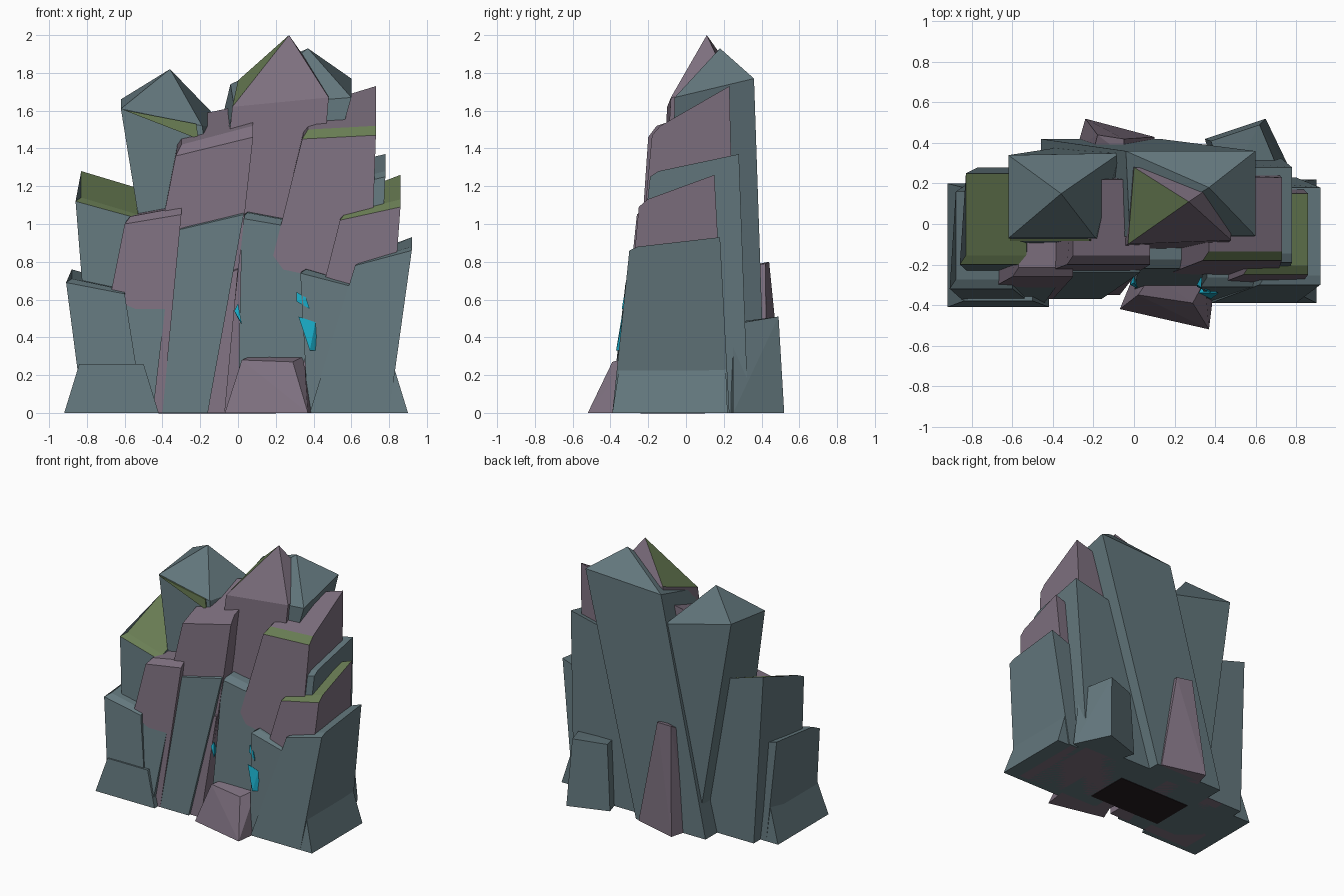
import bpy, bmesh

def material(name, rgb):
    m = bpy.data.materials.new(name)
    m.diffuse_color = (*rgb, 1)
    return m

MATS = [material("slate_teal", (0.125, 0.185, 0.205)),
        material("dusty_purple", (0.205, 0.16, 0.21)),
        material("moss_green", (0.145, 0.21, 0.09)),
        material("crystal_cyan", (0.01, 0.40, 0.56)),
        material("underside_black", (0.018, 0.012, 0.014))]
TEAL, PURPLE, MOSS, CYAN, BLACK = range(5)

def finish(name, bm):
    bmesh.ops.recalc_face_normals(bm, faces=bm.faces)
    me = bpy.data.meshes.new(name)
    bm.to_mesh(me)
    bm.free()
    for m in MATS:
        me.materials.append(m)
    bpy.context.collection.objects.link(bpy.data.objects.new(name, me))

def solid(name, verts, faces):
    """faces: list of (vertex indices, material)"""
    bm = bmesh.new()
    vs = [bm.verts.new(v) for v in verts]
    for idx, mat in faces:
        bm.faces.new([vs[i] for i in idx]).material_index = mat
    finish(name, bm)

def hull(name, mat, pts):
    bm = bmesh.new()
    for p in pts:
        bm.verts.new(p)
    bmesh.ops.convex_hull(bm, input=bm.verts)
    for f in bm.faces:
        f.material_index = mat
    bmesh.ops.dissolve_limit(bm, angle_limit=0.02, verts=bm.verts, edges=bm.edges)
    finish(name, bm)

def rect(b):
    x0, x1, y0, y1 = b
    return [(x0, y0, 0), (x1, y0, 0), (x1, y1, 0), (x0, y1, 0)]

def slab(name, mat, base, top, z, lip=0.06, lip_mat=None, top_mat=None):
    """Leaning column with slanted top. z = front left, front right, back right, back left."""
    x0, x1, y0, y1 = top
    inset = 0.03
    v = rect(base) + [
        (x0, y0, z[0] - lip), (x1, y0, z[1] - lip),
        (x0 + inset, y0 + 0.045, z[0]), (x1, y0 + 0.045, z[1]),
        (x1, y1, z[2]), (x0 + inset, y1, z[3])]
    tm = mat if top_mat is None else top_mat
    lm = tm if lip_mat is None else lip_mat
    solid(name, v, [((0, 1, 2, 3), mat), ((0, 1, 5, 4), mat), ((4, 5, 7, 6), lm),
                    ((6, 7, 8, 9), tm), ((3, 2, 8, 9), mat),
                    ((0, 4, 6, 9, 3), mat), ((1, 5, 7, 8, 2), mat)])

def peak(name, mat, base, shoulders, apex, left_mat=None):
    """Leaning column with a four-sided point. Shoulders: FL, FR, BR, BL."""
    v = rect(base) + list(shoulders) + [apex]
    faces = [((0, 1, 2, 3), mat)]
    for i in range(4):
        j = (i + 1) % 4
        faces.append(((i, j, 4 + j, 4 + i), mat))
        faces.append(((4 + i, 4 + j, 8), left_mat if i == 3 and left_mat is not None else mat))
    solid(name, v, faces)

# Tall pointed columns
peak("left_peak", TEAL, (-0.36, 0.05, -0.14, 0.38),
     [(-0.62, -0.07, 1.61), (-0.19, -0.07, 1.52), (-0.07, 0.35, 1.52), (-0.62, 0.34, 1.66)],
     (-0.36, 0.15, 1.82))
hull("left_peak_moss", MOSS, [(x, y, z) for x, z in ((-0.61, 1.605), (-0.22, 1.53), (-0.21, 1.45))
                              for y in (-0.083, -0.074)])
peak("main_peak", PURPLE, (-0.2, 0.35, -0.18, 0.3),
     [(-0.03, -0.1, 1.62), (0.48, -0.08, 1.67), (0.48, 0.25, 1.7), (0.0, 0.28, 1.76)],
     (0.27, 0.11, 2.0), MOSS)
peak("rear_peak", TEAL, (-0.46, 0.13, -0.1, 0.42),
     [(-0.02, -0.06, 1.62), (0.6, -0.06, 1.67), (0.6, 0.36, 1.77), (-0.04, 0.36, 1.74)],
     (0.37, 0.18, 1.93))

# Upper slabs
slab("upper_left_slab", PURPLE, (-0.6, -0.08, -0.3, 0.28), (-0.33, 0.08, -0.2, 0.22),
     (1.42, 1.52, 1.64, 1.56))
slab("upper_right_slab", PURPLE, (-0.02, 0.68, -0.32, 0.27), (0.34, 0.73, -0.18, 0.23),
     (1.5, 1.52, 1.73, 1.62), 0.05, MOSS)

# Right-hand steps
slab("right_teal_slab", TEAL, (0.08, 0.72, -0.33, 0.33), (0.36, 0.78, -0.19, 0.28),
     (1.18, 1.28, 1.37, 1.28), 0.03)
slab("right_purple_slab", PURPLE, (0.28, 0.78, -0.35, 0.22), (0.54, 0.86, -0.25, 0.15),
     (1.06, 1.13, 1.26, 1.15), 0.04, None, MOSS)
slab("right_low_slab", TEAL, (0.38, 0.8, -0.39, 0.23), (0.62, 0.92, -0.3, 0.18),
     (0.8, 0.88, 0.93, 0.83), 0.02)
slab("right_inner_step", TEAL, (0.37, 0.7, -0.38, 0.1), (0.33, 0.6, -0.31, 0.0),
     (0.76, 0.69, 0.72, 0.78), 0.02)

# Left-hand steps
slab("left_moss_slab", TEAL, (-0.77, -0.36, -0.28, 0.28), (-0.86, -0.53, -0.2, 0.25),
     (1.14, 1.05, 1.19, 1.28), 0.02, None, MOSS)
slab("left_purple_slab", PURPLE, (-0.8, -0.4, -0.37, 0.15), (-0.6, -0.3, -0.26, 0.1),
     (1.04, 1.09, 1.11, 1.06), 0.04)
slab("left_low_slab", TEAL, (-0.82, -0.5, -0.4, 0.2), (-0.91, -0.6, -0.32, 0.16),
     (0.71, 0.65, 0.68, 0.76), 0.02)
slab("left_inner_step", TEAL, (-0.75, -0.45, -0.4, 0.1), (-0.63, -0.37, -0.29, 0.0),
     (0.74, 0.74, 0.76, 0.76), 0.05)

# Front middle columns
slab("front_teal_slab", TEAL, (-0.4, -0.16, -0.37, 0.1), (-0.31, 0.03, -0.24, 0.05),
     (1.0, 1.08, 1.1, 1.02), 0.03)
slab("front_purple_sliver", PURPLE, (-0.25, -0.07, -0.35, 0.0), (-0.15, 0.0, -0.26, 0.0),
     (0.72, 0.78, 0.78, 0.74), 0.02)
slab("front_center_slab", TEAL, (0.0, 0.42, -0.34, 0.1), (0.02, 0.31, -0.22, 0.05),
     (1.06, 1.01, 1.03, 1.08), 0.03)

# Flared feet at both ends
for name, pts in (("right_foot", ((0.42, 0.9, -0.39, 0.22), (0.45, 0.82, -0.35, 0.21))),
                  ("left_foot", ((-0.92, -0.42, -0.41, 0.2), (-0.84, -0.5, -0.38, 0.18)))):
    hull(name, TEAL, rect(pts[0]) + [(x, y, 0.26) for x, y, _ in rect(pts[1])])

# Loose boulders
hull("front_boulder", PURPLE, [(-0.07, -0.42, 0), (0.37, -0.52, 0), (0.4, -0.28, 0), (0.0, -0.25, 0),
                               (0.02, -0.35, 0.28), (0.29, -0.39, 0.27), (0.35, -0.28, 0.3),
                               (0.09, -0.25, 0.31)])
hull("rear_purple_boulder", PURPLE, [(-0.24, 0.52, 0), (0.1, 0.43, 0), (-0.28, 0.38, 0), (0.1, 0.3, 0),
                                     (-0.18, 0.44, 0.8), (-0.05, 0.42, 0.79), (-0.2, 0.36, 0.76),
                                     (-0.05, 0.34, 0.78)])
hull("rear_teal_boulder", TEAL, [(0.35, 0.42, 0), (0.65, 0.52, 0), (0.78, 0.25, 0), (0.42, 0.18, 0),
                                 (0.38, 0.41, 0.5), (0.62, 0.49, 0.51), (0.72, 0.25, 0.47),
                                 (0.45, 0.18, 0.47)])

# Crystals
hull("lower_crystal", CYAN, [(0.32, -0.34, 0.51), (0.41, -0.34, 0.48), (0.42, -0.34, 0.33),
                             (0.38, -0.37, 0.33), (0.36, -0.26, 0.45)])
hull("upper_crystal", CYAN, [(0.31, -0.3, 0.64), (0.31, -0.31, 0.59), (0.38, -0.34, 0.55),
                             (0.36, -0.33, 0.61), (0.34, -0.24, 0.6)])
hull("small_crystal", CYAN, [(0.0, -0.29, 0.58), (-0.02, -0.3, 0.54), (0.02, -0.32, 0.47),
                             (0.0, -0.25, 0.5)])

# Dark plate under the cluster
hull("underside_plate", BLACK, [(x, y, z) for x, y, _ in rect((-0.42, 0.2, -0.24, 0.1))
                                for z in (-0.004, 0.003)])
